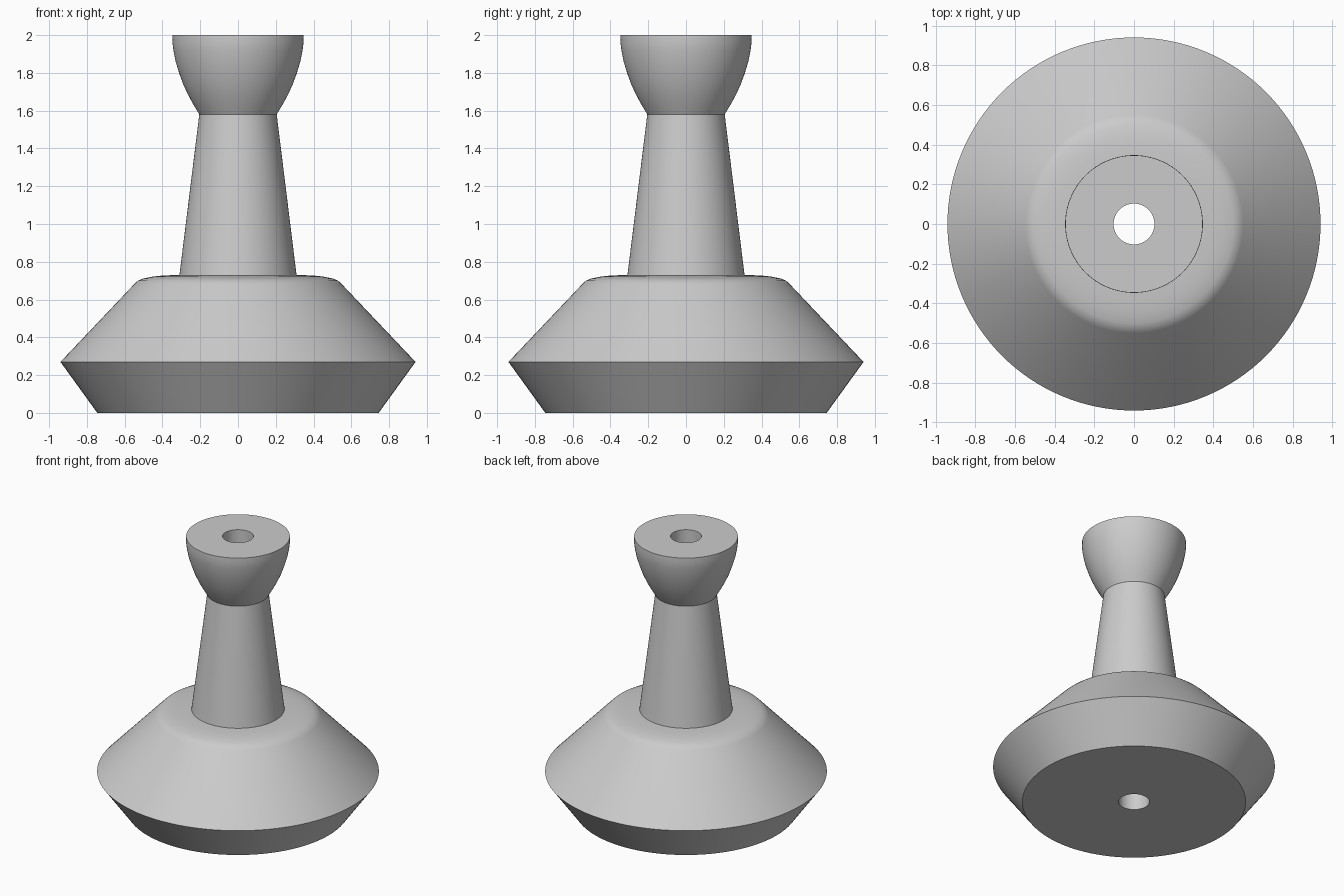
import bpy, bmesh, math

cube = bpy.data.objects.get("Cube")
if cube:
    bpy.data.objects.remove(cube, do_unlink=True)

SEGMENTS = 128
BORE = 0.103

# Single flat grey
grey = bpy.data.materials.new("light_grey")
grey.use_nodes = True
colour = (0.6, 0.6, 0.6, 1)
grey.diffuse_color = colour
grey.node_tree.nodes["Principled BSDF"].inputs["Base Color"].default_value = colour


def lathe(name, profile):
    """Revolve a closed (radius, height) outline around z."""
    bm = bmesh.new()
    verts = [bm.verts.new((r, 0, z)) for r, z in profile]
    edges = [bm.edges.new((a, b)) for a, b in zip(verts, verts[1:] + verts[:1])]
    bmesh.ops.spin(bm, geom=verts + edges, axis=(0, 0, 1), cent=(0, 0, 0),
                   angle=math.tau, steps=SEGMENTS)
    bmesh.ops.remove_doubles(bm, verts=bm.verts[:], dist=0.0005)
    bmesh.ops.recalc_face_normals(bm, faces=bm.faces[:])
    mesh = bpy.data.meshes.new(name)
    bm.to_mesh(mesh)
    bm.free()
    mesh.materials.append(grey)
    obj = bpy.data.objects.new(name, mesh)
    bpy.context.collection.objects.link(obj)
    bpy.ops.object.select_all(action='DESELECT')
    obj.select_set(True)
    bpy.context.view_layer.objects.active = obj
    bpy.ops.object.shade_smooth_by_angle(angle=math.radians(30))
    return obj


# Flared foot with a sharp rim and a softly rounded shoulder
foot = [(BORE, 0), (0.745, 0), (0.94, 0.27), (0.55, 0.681), (0.53, 0.70),
        (0.50, 0.712), (0.45, 0.722), (0.39, 0.728), (0.31, 0.73)]
# Tapered stem ends where the cup begins
stem_top = [(0.205, 1.58)]
# Rounded cup, cut flat on top
cup = [(0.235, 1.63), (0.265, 1.685), (0.29, 1.74), (0.312, 1.80),
       (0.33, 1.86), (0.342, 1.92), (0.347, 1.96), (0.346, 2.0)]
# The outline closes down the bore through the middle
bore_top = [(BORE, 2.0)]

lathe("turned_pedestal", foot + stem_top + cup + bore_top)
